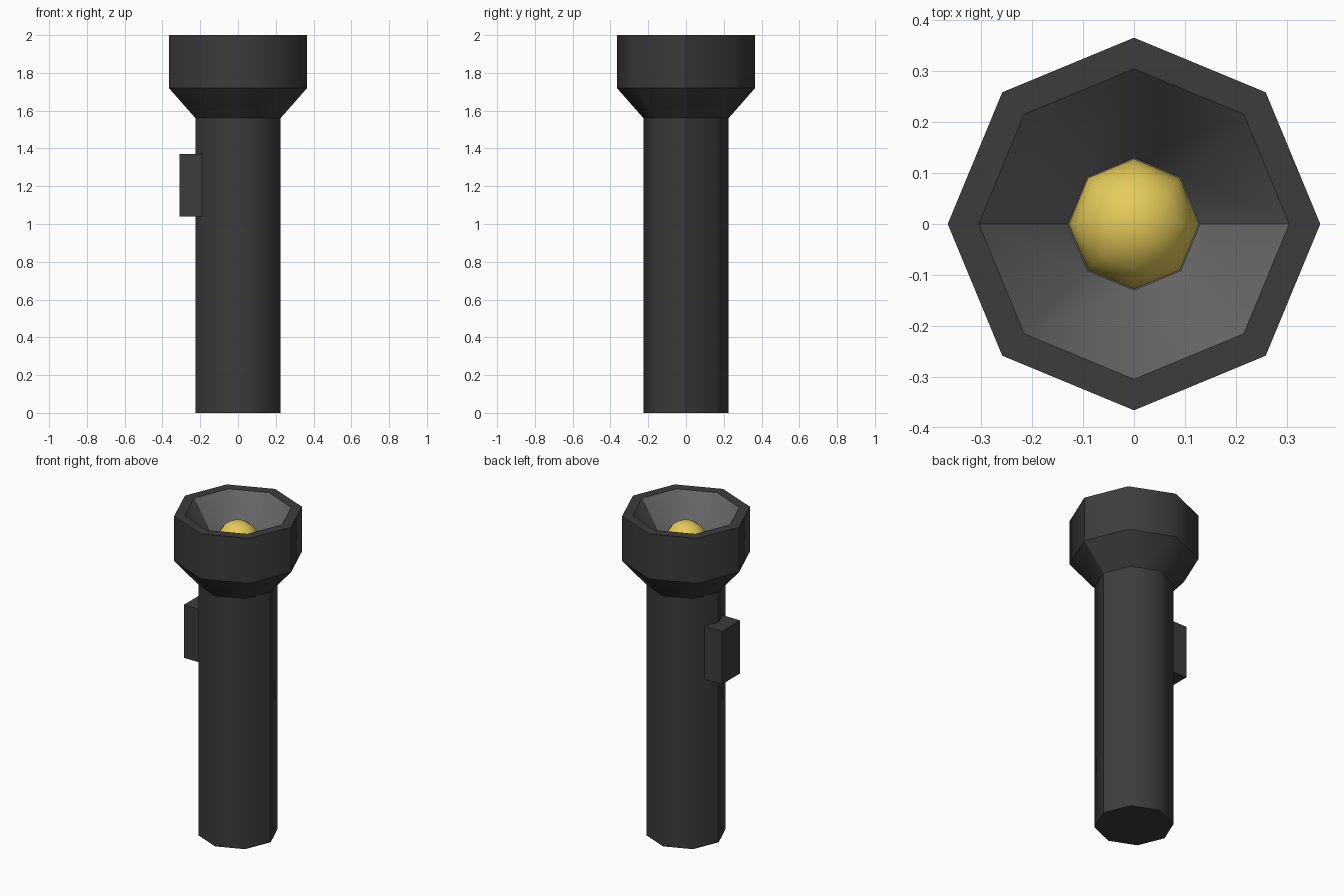
import bpy, bmesh
from math import sin, cos, pi

if "Cube" in bpy.data.objects:
    bpy.data.objects.remove(bpy.data.objects["Cube"])

SIDES = 8


def material(name, rgb):
    mat = bpy.data.materials.new(name)
    mat.diffuse_color = (*rgb, 1)
    mat.use_nodes = True
    mat.node_tree.nodes["Principled BSDF"].inputs["Base Color"].default_value = mat.diffuse_color
    return mat


def finish(bm, name, mat):
    mesh = bpy.data.meshes.new(name)
    bm.to_mesh(mesh)
    bm.free()
    mesh.materials.append(mat)
    obj = bpy.data.objects.new(name, mesh)
    bpy.context.collection.objects.link(obj)
    return obj


def lathe(name, profile, mat, cap_start=False, cap_end=False):
    """Turn an (r, z) profile into an eight-sided part with crisp rings and two seams."""
    bm = bmesh.new()
    rings = [[bm.verts.new((r * cos(2 * pi * i / SIDES), r * sin(2 * pi * i / SIDES), z))
              for i in range(SIDES)] for r, z in profile]
    for a, b in zip(rings, rings[1:]):
        for i in range(SIDES):
            j = (i + 1) % SIDES
            bm.faces.new((a[i], a[j], b[j], b[i])).smooth = True
        for i in (0, SIDES // 2):
            bm.edges.get((a[i], b[i])).smooth = False
    for ring in rings:
        for i in range(SIDES):
            bm.edges.get((ring[i], ring[(i + 1) % SIDES])).smooth = False
    if cap_start:
        bm.faces.new(rings[0][::-1])
    if cap_end:
        bm.faces.new(rings[-1])
    return finish(bm, name, mat)


dark = material("dark_casing", (0.045, 0.045, 0.045))
grey = material("reflector_grey", (0.14, 0.14, 0.14))
yellow = material("bulb_yellow", (0.78, 0.6, 0.1))

# Handle, flared neck, head and rim
lathe("casing", [(0.225, 0), (0.225, 1.56), (0.366, 1.72), (0.366, 2), (0.305, 2)],
      dark, cap_start=True)

# Reflector bowl inside the head
lathe("reflector", [(0.305, 2), (0.13, 1.72)], grey, cap_end=True)

# Bulb
bm = bmesh.new()
bmesh.ops.create_uvsphere(bm, u_segments=SIDES, v_segments=8, radius=0.128)
for f in bm.faces:
    f.smooth = True
bulb = finish(bm, "bulb", yellow)
bulb.location.z = 1.81

# Switch block on the left side
bm = bmesh.new()
bmesh.ops.create_cube(bm, size=1)
bmesh.ops.scale(bm, vec=(0.12, 0.18, 0.33), verts=bm.verts)
bmesh.ops.translate(bm, vec=(-0.25, 0, 1.205), verts=bm.verts)
finish(bm, "switch", dark)
